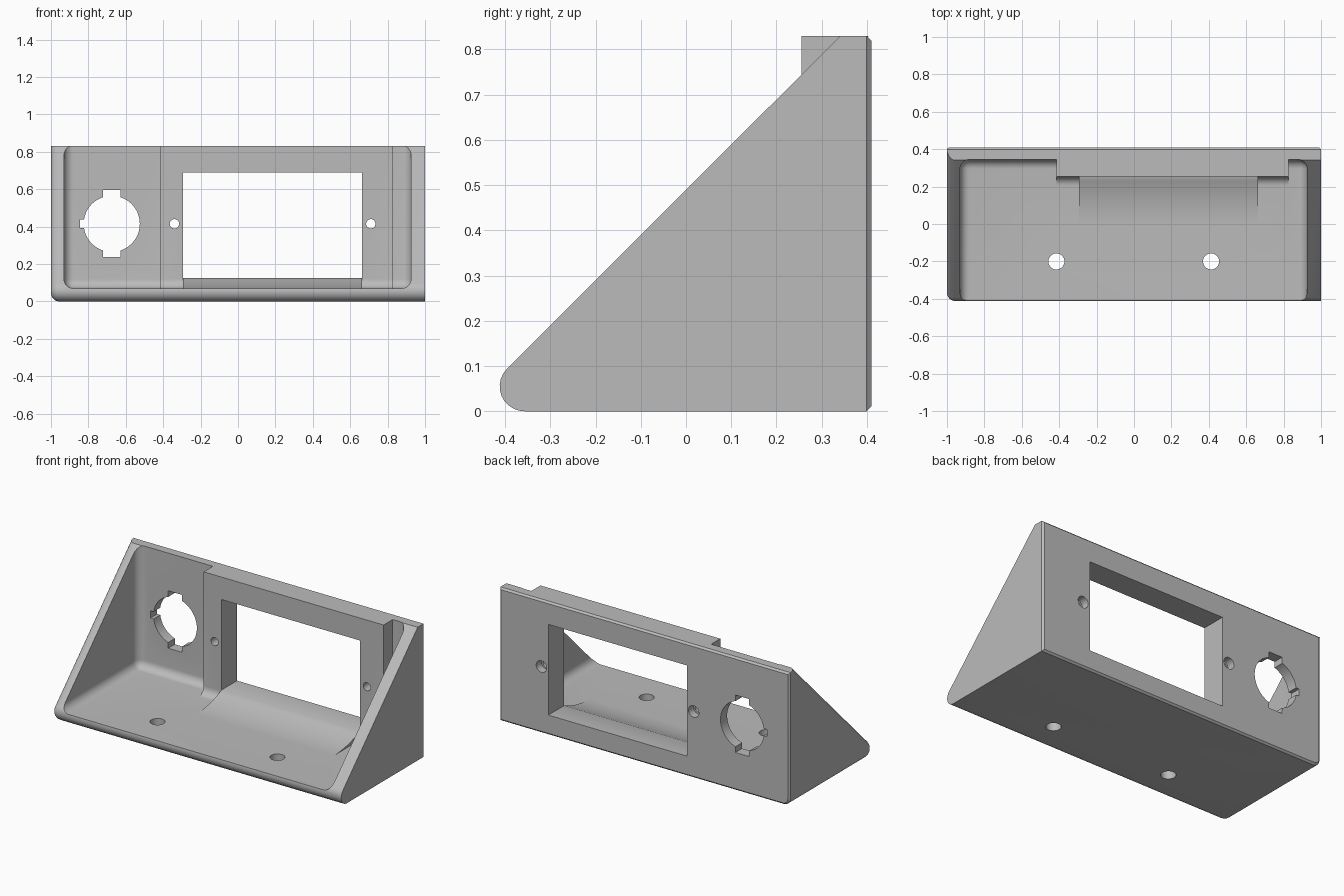
import bpy, bmesh
from math import sin, cos, pi, radians
from mathutils import Matrix

old = bpy.data.objects.get("Cube")
if old:
    bpy.data.objects.remove(old, do_unlink=True)

grey = bpy.data.materials.new("plain_grey")
grey.use_nodes = True
colour = (0.5, 0.5, 0.5, 1)
grey.diffuse_color = colour
grey.node_tree.nodes["Principled BSDF"].inputs["Base Color"].default_value = colour


def make_object(name, bm):
    bmesh.ops.recalc_face_normals(bm, faces=bm.faces)
    mesh = bpy.data.meshes.new(name)
    bm.to_mesh(mesh)
    bm.free()
    mesh.materials.append(grey)
    obj = bpy.data.objects.new(name, mesh)
    bpy.context.collection.objects.link(obj)
    return obj


def arc(cy, cz, r, start, end, steps):
    angles = [radians(start + (end - start) * i / steps) for i in range(steps + 1)]
    return [(cy + r * cos(a), cz + r * sin(a)) for a in angles]


def prism(profile, x0, x1):
    """Extrude a (y, z) outline along x."""
    bm = bmesh.new()
    face = bm.faces.new([bm.verts.new((x0, y, z)) for y, z in profile])
    out = bmesh.ops.extrude_face_region(bm, geom=[face])
    moved = [v for v in out["geom"] if isinstance(v, bmesh.types.BMVert)]
    bmesh.ops.translate(bm, verts=moved, vec=(x1 - x0, 0, 0))
    bmesh.ops.recalc_face_normals(bm, faces=bm.faces)
    return bm


def box(x0, x1, y0, y1, z0, z1):
    return prism([(y0, z0), (y1, z0), (y1, z1), (y0, z1)], x0, x1)


def cylinder(x, y, z, r, depth, along_y=True, sides=32):
    bm = bmesh.new()
    turn = Matrix.Rotation(pi / 2, 4, "X") if along_y else Matrix.Identity(4)
    bmesh.ops.create_cone(bm, cap_ends=True, segments=sides, radius1=r, radius2=r,
                          depth=depth, matrix=Matrix.Translation((x, y, z)) @ turn)
    return bm


def bevel(bm, test, size, segments):
    edges = [e for e in bm.edges if test(*[v.co for v in e.verts])]
    bmesh.ops.bevel(bm, geom=edges, offset=size, segments=segments, profile=0.5,
                    affect="EDGES", clamp_overlap=False)


def combine(target, bm, operation):
    """Boolean a temporary shape into the target and discard the shape."""
    tool = make_object("tool", bm)
    mod = target.modifiers.new("bool", "BOOLEAN")
    mod.operation, mod.object, mod.solver = operation, tool, "EXACT"
    bpy.context.view_layer.update()
    graph = bpy.context.evaluated_depsgraph_get()
    mesh = bpy.data.meshes.new_from_object(target.evaluated_get(graph))
    target.modifiers.clear()
    target.data = mesh
    bpy.data.objects.remove(tool, do_unlink=True)


def near(value, goal):
    return abs(value - goal) < 1e-4


# Wedge body with rounded toe, one rounded side and a chamfered back
BACK, TOP = 0.41, 0.83
outline = arc(-0.357, 0.055, 0.055, 270, 135, 10) + [(0.341, TOP), (BACK, TOP), (BACK, 0)]
body = prism(outline, -1, 1)
bevel(body, lambda a, b: near(a.x, -1) and near(b.x, -1)
      and not (near(a.y, BACK) and near(b.y, BACK))
      and not (near(a.z, TOP) and near(b.z, TOP)), 0.045, 6)
bevel(body, lambda a, b: near(a.y, BACK) and near(b.y, BACK), 0.011, 1)
bracket = make_object("wedge_bracket", body)

# Hollow interior with filleted inner edges
WALL, FLOOR = 0.345, 0.07
cavity = box(-0.93, 0.925, -1, WALL, FLOOR, 2)
bevel(cavity, lambda a, b: (near(a.y, WALL) and near(b.y, WALL) and a.z + b.z < 3)
      or (near(a.z, FLOOR) and near(b.z, FLOOR) and a.y + b.y > -1.5), 0.05, 8)
combine(bracket, cavity, "DIFFERENCE")

# Thick mounting pad with a fillet onto the floor
FACE = 0.255
pad = arc(FACE - 0.05, FLOOR + 0.05, 0.05, 270, 360, 8)
pad += [(FACE, TOP), (0.38, TOP), (0.38, 0.03), (FACE - 0.05, 0.03)]
combine(bracket, prism(pad, -0.415, 0.825), "UNION")

# Curved ramp rising from the floor to the window sill
SILL = 0.125
ramp = [(FACE * i / 10, FLOOR + (SILL - FLOOR) * (i / 10) ** 2) for i in range(11)]
ramp += [(0.3, SILL), (0.3, 0.04), (0, 0.04)]
combine(bracket, prism(ramp, -0.293, 0.662), "UNION")

# Window opening
combine(bracket, box(-0.293, 0.662, -0.3, 0.6, SILL, 0.69), "DIFFERENCE")

# Round socket opening with three keyways
HOLE_X, MID = -0.675, 0.415
combine(bracket, cylinder(HOLE_X, 0.4, MID, 0.15, 0.4, sides=48), "DIFFERENCE")
combine(bracket, box(-0.723, -0.628, 0.2, 0.6, 0.237, 0.595), "DIFFERENCE")
combine(bracket, box(-0.845, HOLE_X, 0.2, 0.6, 0.393, 0.438), "DIFFERENCE")

# Screw holes beside the window, wider at the back
for x in (-0.34, 0.71):
    combine(bracket, cylinder(x, 0.35, MID, 0.025, 0.5), "DIFFERENCE")
    combine(bracket, cylinder(x, BACK, MID, 0.036, 0.1), "DIFFERENCE")

# Mounting holes in the floor
for x in (-0.415, 0.412):
    combine(bracket, cylinder(x, -0.2, 0, 0.043, 0.4, along_y=False), "DIFFERENCE")

# Smooth the fillets, keep the hard edges
bpy.ops.object.select_all(action="DESELECT")
bracket.select_set(True)
bpy.context.view_layer.objects.active = bracket
bpy.ops.object.shade_smooth_by_angle(angle=radians(30))
